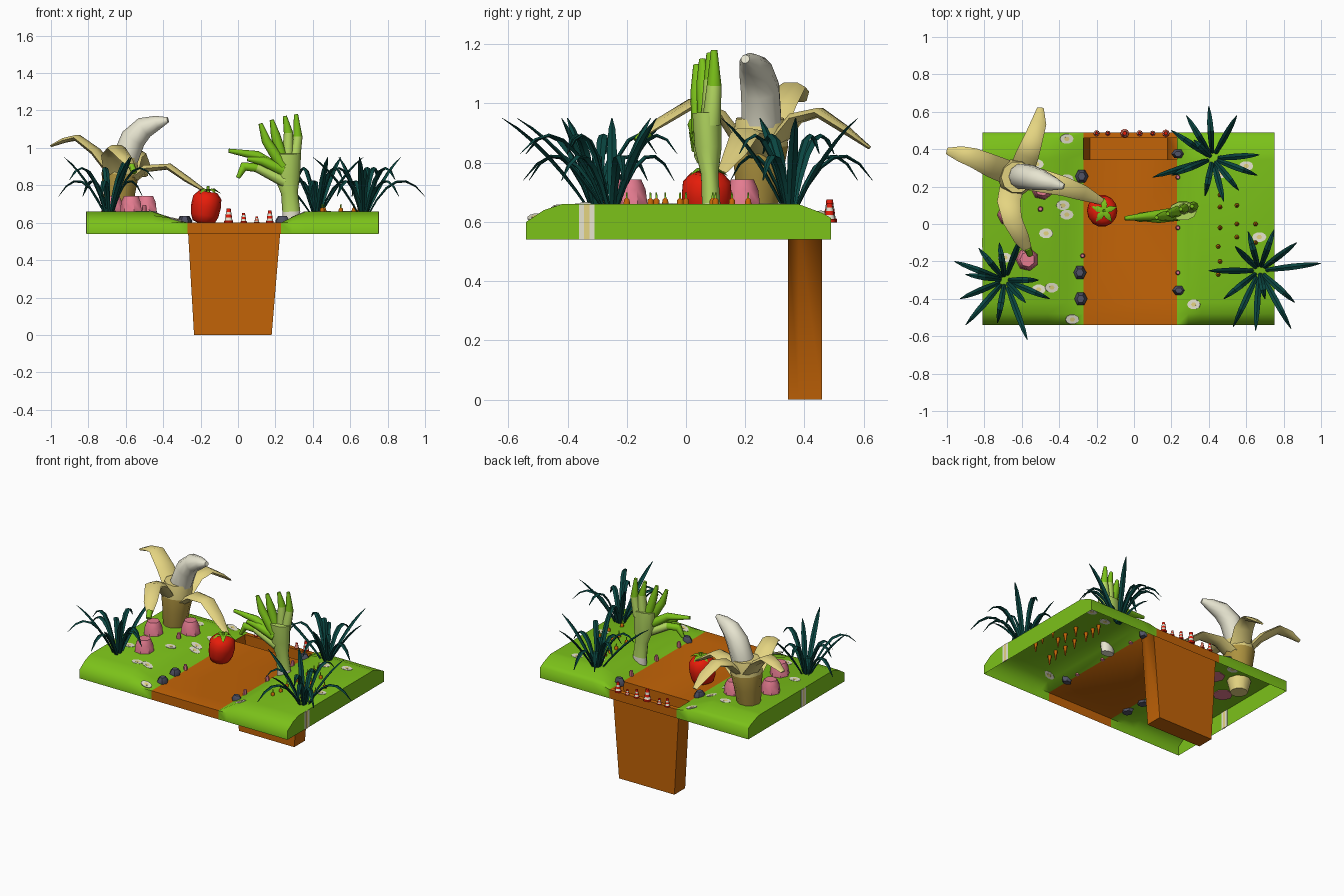
import bpy, bmesh, math
from mathutils import Vector

def mat(name, r, g, b):
    m = bpy.data.materials.new(name)
    m.diffuse_color = (r, g, b, 1)
    return m

GREEN = mat("grass green", 0.2, 0.54, 0.01)
SOIL = mat("orange soil", 0.54, 0.125, 0.002)
TEAL = mat("dark teal", 0.003, 0.06, 0.052)
YELLOW = mat("peel yellow", 0.78, 0.66, 0.22)
OLIVE = mat("peel olive", 0.42, 0.29, 0.05)
CREAM = mat("cream white", 0.86, 0.84, 0.68)
RED = mat("red", 0.8, 0.012, 0.003)
PINK = mat("pink", 0.78, 0.2, 0.28)
PALE = mat("pale green", 0.46, 0.7, 0.12)
SLATE = mat("slate", 0.08, 0.085, 0.13)

def finish(name, bm, mats, angle=60):
    bmesh.ops.recalc_face_normals(bm, faces=bm.faces[:])
    me = bpy.data.meshes.new(name)
    bm.to_mesh(me)
    bm.free()
    for m in mats:
        me.materials.append(m)
    for p in me.polygons:
        p.use_smooth = True
    me.set_sharp_from_angle(angle=math.radians(angle))
    ob = bpy.data.objects.new(name, me)
    bpy.context.collection.objects.link(ob)
    return ob

def tube(name, path, radii, mats, sides=8, flat=1.0, ref=(0, 0, 1), seg=None, angle=60):
    """Closed tube along a path; seg gives a material index per segment."""
    pts = [Vector(p) for p in path]
    ref = Vector(ref)
    bm = bmesh.new()
    rings = []
    for i, p in enumerate(pts):
        t = (pts[min(i + 1, len(pts) - 1)] - pts[max(i - 1, 0)]).normalized()
        side = t.cross(ref).normalized()
        up = side.cross(t)
        r = radii[i]
        rings.append([bm.verts.new(p + side * r * math.cos(a) + up * r * flat * math.sin(a))
                      for a in (2 * math.pi * k / sides for k in range(sides))])
    for i in range(len(rings) - 1):
        for k in range(sides):
            j = (k + 1) % sides
            f = bm.faces.new((rings[i][k], rings[i][j], rings[i + 1][j], rings[i + 1][k]))
            f.material_index = seg[i] if seg else 0
    bm.faces.new(rings[0]).material_index = seg[0] if seg else 0
    bm.faces.new(rings[-1]).material_index = seg[-1] if seg else 0
    return finish(name, bm, mats, angle)

def turned(name, x, y, prof, mats, sides=8, seg=None, flat=1.0, angle=60, lean=0):
    """Upright turned part from (radius, z) pairs; lean shifts x with height."""
    z0 = prof[0][1]
    return tube(name, [(x + lean * (z - z0), y, z) for _, z in prof], [r for r, _ in prof], mats,
                sides, flat, (0, 1, 0), seg, angle)

def lerp_table(tab, v):
    for (a, za), (b, zb) in zip(tab, tab[1:]):
        if v <= b:
            return za + (zb - za) * max(0, v - a) / (b - a)
    return tab[-1][1]

XP = [(-0.81, 0.66), (-0.46, 0.66), (-0.36, 0.625), (-0.27, 0.6), (0.23, 0.6), (0.29, 0.63), (0.36, 0.66), (0.75, 0.66)]
YP = [(-0.54, 0.60), (-0.48, 0.64), (-0.42, 0.66), (0.345, 0.66), (0.38, 0.66), (0.46, 0.63), (0.49, 0.613)]
def ground(x, y):
    return min(lerp_table(XP, x), lerp_table(YP, y))

# Ground shell: road trench between grassy banks, open below, with a deep pit at the back
bm = bmesh.new()
V = [[bm.verts.new((x, y, ground(x, y))) for y, _ in YP] for x, _ in XP]
nx, ny = len(XP), len(YP)
for i in range(nx - 1):
    for j in range(ny - 1):
        if i == 3 and j in (3, 4):
            continue
        f = bm.faces.new((V[i][j], V[i + 1][j], V[i + 1][j + 1], V[i][j + 1]))
        f.material_index = int(i == 3)
rim = ([V[i][0] for i in range(nx)] + [V[-1][j] for j in range(1, ny)]
       + [V[i][-1] for i in range(nx - 2, -1, -1)] + [V[0][j] for j in range(ny - 2, 0, -1)])
low = [bm.verts.new((v.co.x, v.co.y, 0.54)) for v in rim]
for k in range(len(rim)):
    m = (k + 1) % len(rim)
    f = bm.faces.new((rim[k], rim[m], low[m], low[k]))
    f.material_index = int(abs(f.calc_center_median().x + 0.02) < 0.05)
top = [V[3][3], V[4][3], V[4][4], V[4][5], V[3][5], V[3][4]]
bot = [bm.verts.new((-0.235 if v.co.x < 0 else 0.18, v.co.y, 0)) for v in top]
for k in range(6):
    m = (k + 1) % 6
    bm.faces.new((top[k], top[m], bot[m], bot[k])).material_index = 1
bm.faces.new(bot).material_index = 1
finish("ground_shell", bm, [GREEN, SOIL], 65)

# Side stripes: thin plates
def plate(name, x, y0, y1, m, t):
    bm = bmesh.new()
    bmesh.ops.create_cube(bm, size=1)
    for v in bm.verts:
        v.co = (x + v.co.x * t, (y0 + y1) / 2 + v.co.y * (y1 - y0), 0.6 + v.co.z * 0.118)
    finish(name, bm, [m])
for x, y in ((0.75, -0.335), (-0.81, -0.1)):
    plate("stripe_white", x, y - 0.026, y + 0.026, CREAM, 0.005)
    plate("stripe_yellow", x, y - 0.009, y + 0.009, YELLOW, 0.008)

# Grass-like plants: arching leaves from each centre to its tips
PLANTS = [((-0.69, -0.30), [(-0.96, -0.2), (-0.93, -0.4), (-0.9, -0.54), (-0.73, -0.53), (-0.57, -0.62), (-0.45, -0.4),
                            (-0.51, -0.3), (-0.6, -0.06), (-0.72, -0.1), (-0.83, -0.13), (-0.58, -0.42), (-0.9, -0.27)]),
          ((0.67, -0.25), [(1.0, -0.21), (0.87, -0.1), (0.75, -0.03), (0.61, -0.04), (0.4, -0.25), (0.48, -0.4),
                           (0.53, -0.55), (0.65, -0.57), (0.84, -0.56), (0.86, -0.42), (0.54, -0.12), (0.7, -0.4)]),
          ((0.42, 0.35), [(0.4, 0.63), (0.55, 0.58), (0.2, 0.5), (0.28, 0.58), (0.1, 0.25), (0.2, 0.26),
                          (0.38, 0.15), (0.48, 0.12), (0.56, 0.18), (0.66, 0.26), (0.67, 0.37), (0.32, 0.45)])]
for (cx, cy), tips in PLANTS:
    for k, (tx, ty) in enumerate(tips):
        mid, end = ((0.95, 0.74), (0.86, 0.95), (1.02, 0.83))[k % 3]
        path = []
        for s in range(7):
            u = s / 6
            h = 0.06 + u * 0.94
            z = (1 - u) ** 2 * 0.63 + 2 * u * (1 - u) * mid + u * u * end
            path.append((cx + (tx - cx) * h, cy + (ty - cy) * h, z))
        tube("plant_leaf", path, [0.009, 0.013, 0.016, 0.017, 0.015, 0.011, 0.002], [TEAL], 4, 0.4, angle=25)

# Peeled fruit: trunk, bent flesh and four hanging peels
tube("peel_trunk", [(-0.64, 0.24, 0.58), (-0.64, 0.24, 0.66), (-0.635, 0.245, 0.76), (-0.63, 0.25, 0.86), (-0.625, 0.25, 0.95)],
     [0.055, 0.075, 0.085, 0.1, 0.085], [OLIVE, YELLOW], 10, ref=(0, 1, 0), seg=[1, 0, 0, 1])
tube("fruit_flesh", [(-0.625, 0.25, 0.85), (-0.6, 0.255, 0.95), (-0.56, 0.25, 1.05), (-0.5, 0.235, 1.11),
                     (-0.43, 0.215, 1.135), (-0.375, 0.2, 1.15)],
     [0.06, 0.07, 0.068, 0.058, 0.038, 0.015], [CREAM], 10, ref=(0, 1, 0))
PEELS = [[(-0.66, 0.27, 0.85), (-0.76, 0.31, 0.98), (-0.86, 0.355, 1.055), (-0.93, 0.375, 1.04), (-1.0, 0.39, 1.01)],
         [(-0.6, 0.29, 0.85), (-0.57, 0.37, 0.95), (-0.54, 0.45, 0.97), (-0.51, 0.54, 0.91), (-0.5, 0.62, 0.85)],
         [(-0.58, 0.25, 0.82), (-0.49, 0.23, 0.89), (-0.37, 0.2, 0.9), (-0.27, 0.165, 0.83), (-0.17, 0.12, 0.765)],
         [(-0.65, 0.21, 0.83), (-0.67, 0.12, 0.96), (-0.65, 0.02, 1.0), (-0.6, -0.08, 0.94), (-0.56, -0.15, 0.89)]]
for p in PEELS:
    tube("peel_flap", p, [0.065, 0.062, 0.052, 0.042, 0.018], [YELLOW], 6, 0.35)
tube("peel_stem", [(-0.57, -0.13, 0.905), (-0.555, -0.165, 0.87)], [0.02, 0.017], [GREEN], 6)

# Hand-shaped stalk: pale stem, flattened palm and green fingers
tube("stalk_stem", [(0.285, 0.085, 0.58), (0.285, 0.085, 0.66), (0.275, 0.08, 0.76), (0.262, 0.075, 0.85), (0.262, 0.07, 0.97)],
     [0.045, 0.048, 0.045, 0.07, 0.075], [CREAM, PALE], 10, 0.68, (0, 1, 0), seg=[0, 1, 1, 1])
FINGERS = [[(0.24, 0.06, 0.87), (0.1, 0.045, 0.96), (-0.05, 0.03, 0.985)],
           [(0.25, 0.06, 0.82), (0.1, 0.045, 0.895), (0.03, 0.035, 0.9), (0.0, 0.03, 0.84)],
           [(0.24, 0.05, 0.9), (0.15, 0.04, 1.04), (0.12, 0.035, 1.13)],
           [(0.24, 0.07, 0.93), (0.2, 0.06, 1.07), (0.18, 0.055, 1.15)],
           [(0.265, 0.08, 0.93), (0.27, 0.085, 1.08), (0.25, 0.08, 1.17)],
           [(0.3, 0.085, 0.93), (0.32, 0.095, 1.06), (0.31, 0.095, 1.18)],
           [(0.24, 0.05, 0.88), (0.13, 0.03, 0.93), (0.05, 0.025, 0.94)]]
for f in FINGERS:
    n = len(f) - 1
    tube("stalk_finger", f, [0.032] + [0.025] * (n - 1) + [0.011], [PALE, GREEN], 8, 1, (0, 1, 0),
         seg=[int(i > 0 or f[0][0] < 0.25) for i in range(n)])

# Round red fruit, leaning slightly, with a star of leaves
turned("red_fruit", -0.185, 0.07, [(0.03, 0.595), (0.06, 0.606), (0.074, 0.64), (0.08, 0.69), (0.076, 0.735), (0.05, 0.765), (0.012, 0.765)],
       [RED], 14, flat=1.08, lean=0.15)
for k in range(5):
    a = k * math.tau / 5 + 0.3
    c, s = math.cos(a), math.sin(a)
    tube("fruit_leaf", [(-0.16, 0.07, 0.773), (-0.16 + 0.035 * c, 0.07 + 0.035 * s, 0.778), (-0.16 + 0.07 * c, 0.07 + 0.07 * s, 0.757)],
         [0.01, 0.017, 0.002], [GREEN], 4, 0.3)
turned("fruit_stem", -0.16, 0.07, [(0.009, 0.765), (0.007, 0.795)], [GREEN], 6)

# Pink mounds, large and small
for x, y, s in ((-0.57, -0.19, 1), (-0.49, 0.19, 1), (-0.67, 0.05, 1), (-0.5, 0.08, 0.25), (0.235, 0.25, 0.22),
                (0.235, -0.02, 0.22), (0.235, -0.26, 0.22), (-0.275, -0.17, 0.22)):
    z, h = ground(x, y) - 0.005, max(s, 0.45)
    turned("pink_mound", x, y, [(0.062 * s, z), (0.055 * s, z + 0.055 * h), (0.04 * s, z + 0.088 * h)], [PINK], 7, angle=50)

# Rocks beside the road
for x, y in ((-0.28, 0.255), (-0.29, -0.26), (-0.285, -0.4), (0.235, 0.375), (0.24, -0.355)):
    turned("road_rock", x, y, [(0.03, 0.585), (0.036, 0.61), (0.02, 0.637)], [SLATE], 6, flat=0.75 if x > 0 else 1.1, angle=50)

# Root vegetables planted through the soil
for x, y in ((0.46, 0.21), (0.46, 0.155), (0.46, 0.09), (0.55, 0.1), (0.46, -0.02), (0.55, 0), (0.65, 0), (0.65, -0.1),
             (0.45, -0.12), (0.55, -0.07), (0.62, -0.2), (0.46, -0.2), (0.45, -0.27)):
    turned("root_vegetable", x, y, [(0.003, 0.595), (0.013, 0.655), (0.011, 0.675), (0.004, 0.68), (0.003, 0.7)], [SOIL, GREEN], 6, seg=[0, 0, 0, 1])

# Striped cones along the back edge
for x, s in ((-0.2, 0.7), (-0.14, 0.5), (-0.05, 1), (0.03, 0.7), (0.1, 0.45), (0.17, 0.85)):
    P = [(0.024, 0), (0.024, 0.012), (0.02, 0.014), (0.018, 0.03), (0.016, 0.045), (0.013, 0.06), (0.011, 0.078)]
    turned("road_cone", x, 0.485, [(r * max(s, 0.6), 0.598 + z * s) for r, z in P], [RED, CREAM], 8, seg=[0, 0, 1, 0, 1, 0])

# Flat daisies lying on the ground
def daisy(x, y, r):
    e = 0.01
    n = Vector((-(ground(x + e, y) - ground(x - e, y)) / (2 * e), -(ground(x, y + e) - ground(x, y - e)) / (2 * e), 1)).normalized()
    p = Vector((x, y, ground(x, y)))
    tube("daisy_petals", [p - n * 0.002, p + n * 0.002], [r, r], [CREAM], 10, 0.7, (0, 1, 0))
    tube("daisy_centre", [p - n * 0.003, p + n * 0.003], [r * 0.4] * 2, [YELLOW], 6, 0.8, (0, 1, 0))
for x, y in ((-0.36, 0.455), (-0.52, 0.32), (-0.36, 0.24), (-0.38, 0.1), (-0.47, -0.05), (-0.69, -0.18), (-0.44, -0.34),
             (-0.51, -0.35), (-0.33, -0.51), (-0.36, 0.05), (0.46, 0.27), (0.6, 0.31), (0.32, -0.43), (0.67, -0.07)):
    daisy(x, y, 0.038)
